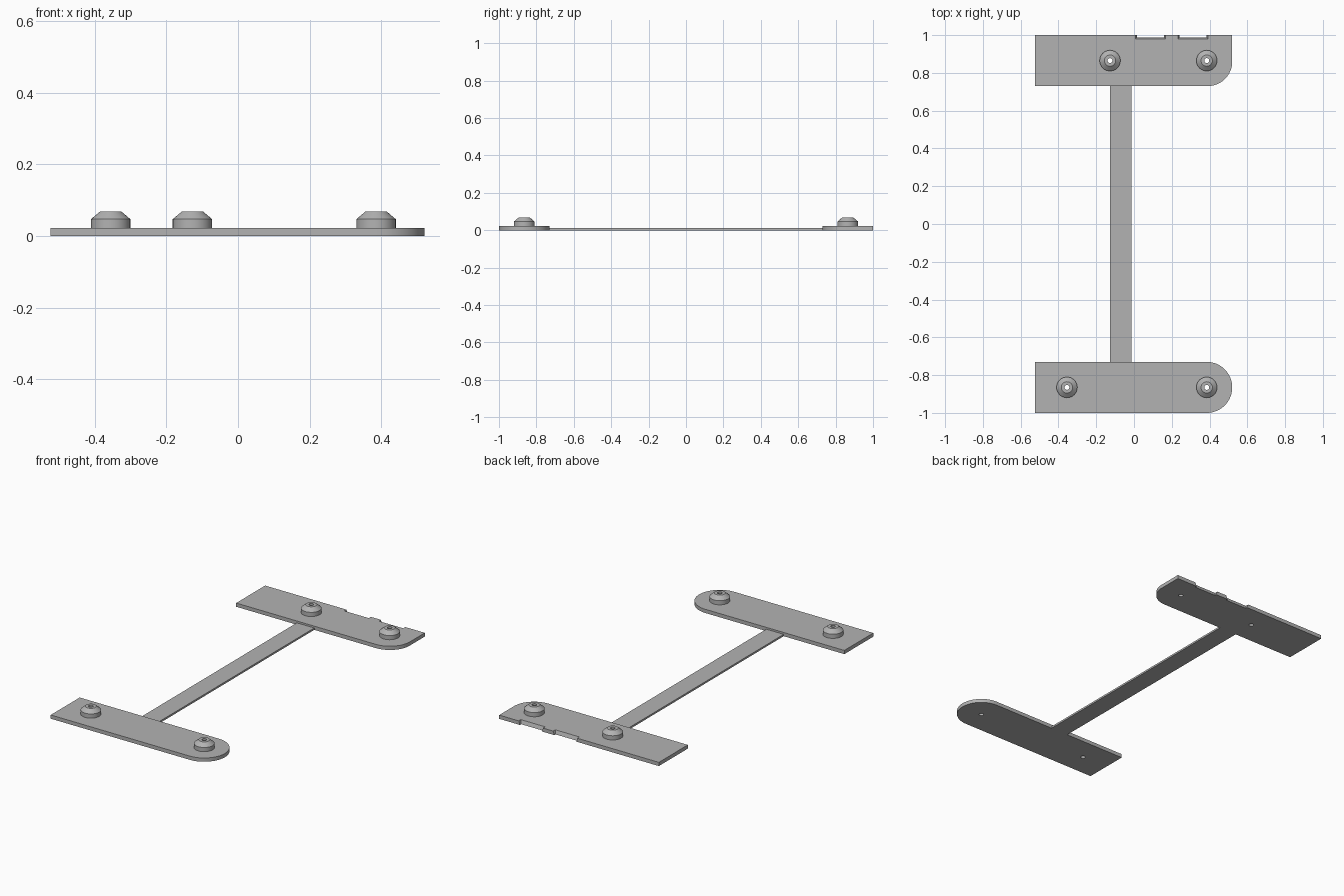
import bpy, bmesh
from math import sin, cos, pi, radians

cube = bpy.data.objects.get("Cube")
if cube:
    bpy.data.objects.remove(cube, do_unlink=True)

GREY = (0.45, 0.45, 0.45, 1)
grey = bpy.data.materials.new("plain_grey")
grey.use_nodes = True
grey.diffuse_color = GREY
grey.node_tree.nodes["Principled BSDF"].inputs["Base Color"].default_value = GREY

THICK = 0.022
HOLE = 0.013
LEFT, RIGHT, INNER = -0.523, 0.52, 0.73


def finish(name, bm):
    bmesh.ops.recalc_face_normals(bm, faces=bm.faces)
    mesh = bpy.data.meshes.new(name)
    bm.to_mesh(mesh)
    bm.free()
    mesh.materials.append(grey)
    obj = bpy.data.objects.new(name, mesh)
    bpy.context.collection.objects.link(obj)
    return obj


def smooth(obj):
    bpy.ops.object.select_all(action='DESELECT')
    obj.select_set(True)
    bpy.context.view_layer.objects.active = obj
    bpy.ops.object.shade_smooth_by_angle(angle=radians(25))


def loft(name, lower, upper, z0, z1):
    """Solid between two outlines with matching point counts."""
    bm = bmesh.new()
    a = [bm.verts.new((x, y, z0)) for x, y in lower]
    b = [bm.verts.new((x, y, z1)) for x, y in upper]
    bm.faces.new(a)
    bm.faces.new(b)
    for i in range(len(a)):
        j = (i + 1) % len(a)
        bm.faces.new((a[i], a[j], b[j], b[i]))
    return finish(name, bm)


def prism(name, outline, z0, z1):
    return loft(name, outline, outline, z0, z1)


def arc(cx, cy, r, start, end, steps):
    angles = [radians(start + (end - start) * i / steps) for i in range(steps + 1)]
    return [(cx + r * cos(t), cy + r * sin(t)) for t in angles]


def lathe(name, profile, x, y, sides=32):
    """Closed ring profile of (radius, height) turned about a vertical axis."""
    bm = bmesh.new()
    rings = [[bm.verts.new((x + r * cos(2 * pi * i / sides), y + r * sin(2 * pi * i / sides), z))
              for i in range(sides)] for r, z in profile]
    for k, ring in enumerate(rings):
        nxt = rings[(k + 1) % len(rings)]
        for i in range(sides):
            j = (i + 1) % sides
            bm.faces.new((ring[i], ring[j], nxt[j], nxt[i]))
    obj = finish(name, bm)
    smooth(obj)
    return obj


def cut(target, cutter):
    mod = target.modifiers.new("cut", 'BOOLEAN')
    mod.operation = 'DIFFERENCE'
    mod.solver = 'EXACT'
    mod.object = cutter
    bpy.context.view_layer.objects.active = target
    bpy.ops.object.modifier_apply(modifier=mod.name)
    bpy.data.objects.remove(cutter, do_unlink=True)


def knob(name, plate, x, y):
    """Chamfered button with a bore that carries on through its plate."""
    cut(plate, prism("drill", arc(x, y, HOLE, 0, 348.75, 31), -0.05, 0.1))
    lathe(name, [(HOLE, THICK), (0.055, THICK), (0.055, 0.047),
                 (0.03, 0.068), (HOLE, 0.068)], x, y)


# Front plate with one fully rounded end
half = (1 - INNER) / 2
front_plate = prism("front_plate", [(LEFT, -INNER), (LEFT, -1)]
                    + arc(RIGHT - half, -1 + half, half, -90, 90, 32), 0, THICK)

# Back plate with one rounded corner
corner = 0.13
back_plate = prism("back_plate", [(RIGHT, 1), (LEFT, 1), (LEFT, INNER)]
                   + arc(RIGHT - corner, INNER + corner, corner, -90, 0, 16), 0, THICK)


# Tapered notches in the back edge
def notch_outline(x, inset):
    w, d = 0.08 - inset, 0.02 - inset
    return [(x - w, 1 - d), (x + w, 1 - d), (x + w, 1.05), (x - w, 1.05)]


for x in (0.088, 0.313):
    cut(back_plate, loft("notch", notch_outline(x, 0.009), notch_outline(x, 0),
                         -0.001, THICK + 0.001))

# Four knobs
knob("front_right_knob", front_plate, -0.355, -0.865)
knob("front_left_knob", front_plate, 0.385, -0.865)
knob("back_right_knob", back_plate, -0.127, 0.865)
knob("back_left_knob", back_plate, 0.385, 0.865)
smooth(front_plate)
smooth(back_plate)

# Thin bar joining the plates
prism("connecting_bar", [(-0.127, -INNER), (-0.013, -INNER),
                         (-0.013, INNER), (-0.127, INNER)], 0, 0.011)
